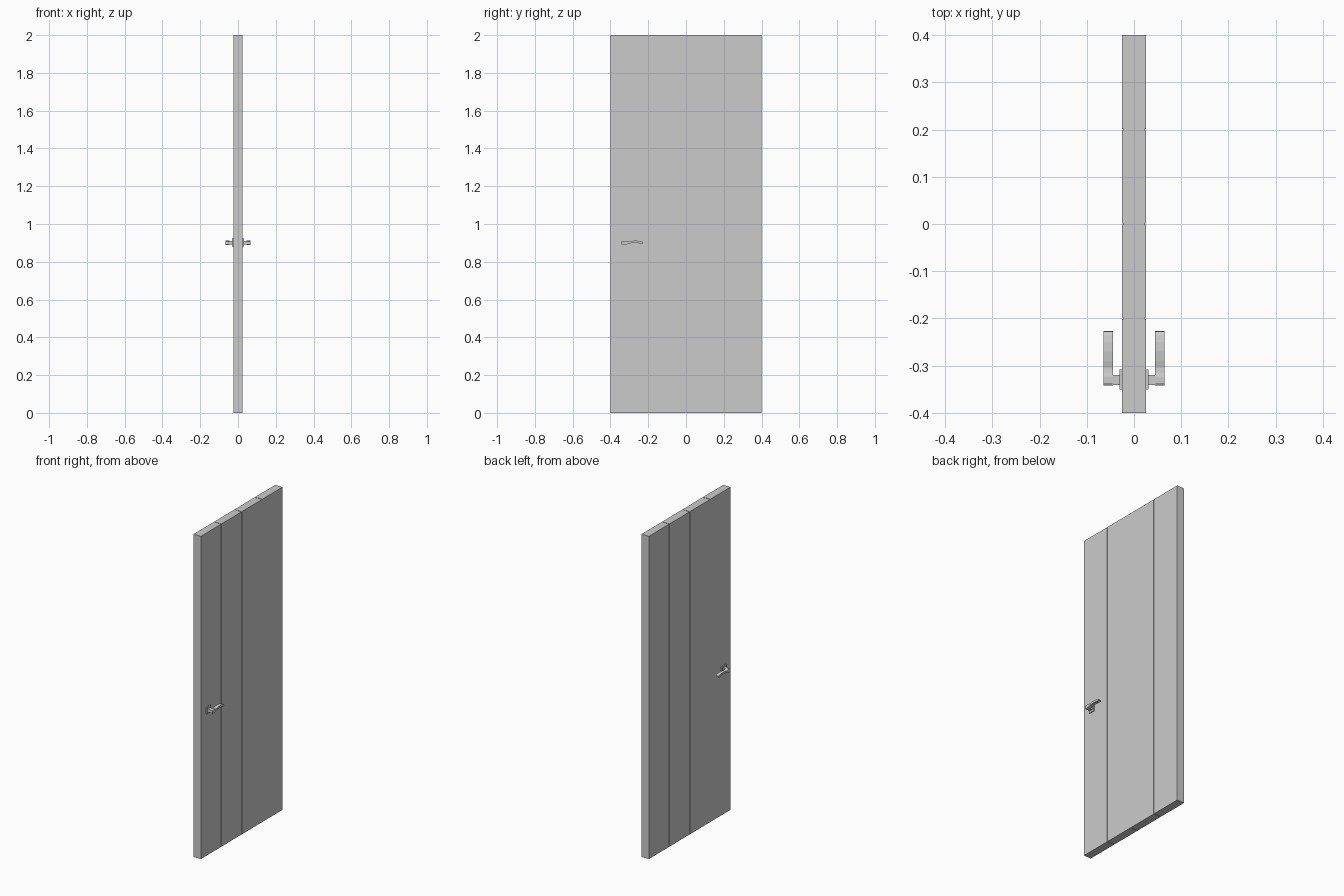
import bpy, bmesh

if "Cube" in bpy.data.objects:
    bpy.data.objects.remove(bpy.data.objects["Cube"])


def make(name, bm):
    bmesh.ops.recalc_face_normals(bm, faces=bm.faces)
    me = bpy.data.meshes.new(name)
    bm.to_mesh(me)
    bm.free()
    ob = bpy.data.objects.new(name, me)
    bpy.context.collection.objects.link(ob)
    return ob


def box(name, lo, hi):
    bm = bmesh.new()
    bmesh.ops.create_cube(bm, size=1)
    for v in bm.verts:
        for i in range(3):
            v.co[i] = lo[i] if v.co[i] < 0 else hi[i]
    return make(name, bm)


def profile_x(name, pts, x0, x1):
    """Extrude a (y, z) outline along x."""
    bm = bmesh.new()
    face = bm.faces.new([bm.verts.new((x0, y, z)) for y, z in pts])
    ext = bmesh.ops.extrude_face_region(bm, geom=[face])['geom']
    for v in ext:
        if isinstance(v, bmesh.types.BMVert):
            v.co.x = x1
    return make(name, bm)


def mirror_x(ob):
    m = ob.modifiers.new("other_side", 'MIRROR')
    m.use_axis = (True, False, False)


# Four vertical planks with narrow grooves between them
gap = 0.0015
for i in range(4):
    y0, y1 = -0.4 + 0.2 * i, -0.2 + 0.2 * i
    box(f"plank_{i + 1}",
        (-0.025, y0 + (gap if i > 0 else 0), 0),
        (0.025, y1 - (gap if i < 3 else 0), 2))

# Recessed strips closing the grooves
for i in range(3):
    y = -0.2 + 0.2 * i
    box(f"groove_strip_{i + 1}", (-0.022, y - gap, 0.003), (0.022, y + gap, 1.997))

# Square backplate and neck of the handle, on both faces
mirror_x(box("handle_backplate", (0.025, -0.35, 0.88), (0.031, -0.308, 0.922)))
mirror_x(box("handle_neck", (0.031, -0.341, 0.891), (0.046, -0.32, 0.911)))

# Wavy lever: thick root, narrow waist, gently arched grip
top = [(-0.342, 0.908), (-0.337, 0.911), (-0.324, 0.911), (-0.314, 0.908),
       (-0.304, 0.907), (-0.290, 0.910), (-0.270, 0.912), (-0.250, 0.911),
       (-0.235, 0.908), (-0.228, 0.905)]
bottom = [(-0.227, 0.897), (-0.235, 0.895), (-0.250, 0.898), (-0.270, 0.899),
          (-0.290, 0.898), (-0.304, 0.895), (-0.314, 0.891), (-0.324, 0.889),
          (-0.337, 0.889), (-0.342, 0.892)]
mirror_x(profile_x("handle_lever", top + bottom, 0.045, 0.065))
